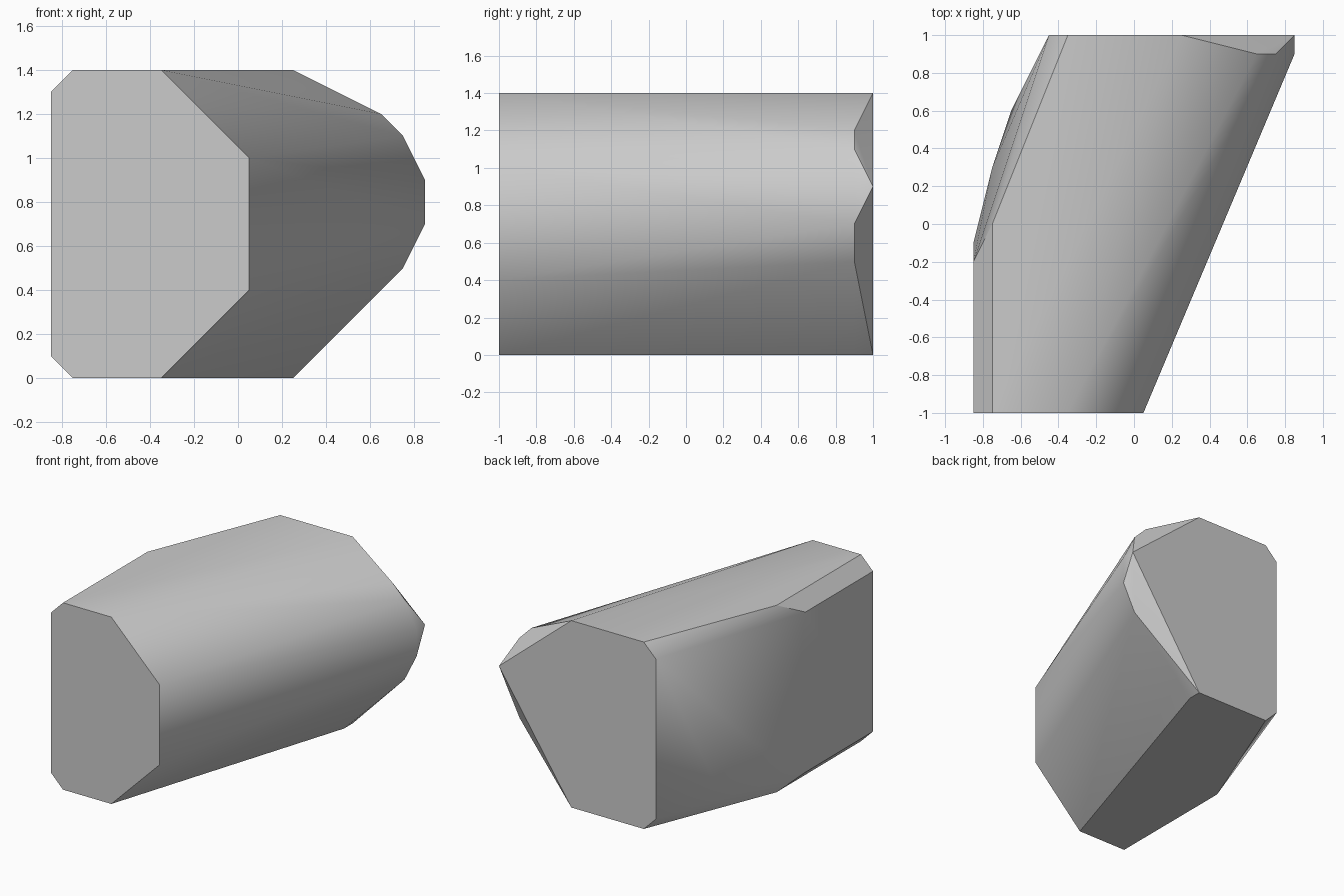
import bpy
import bmesh
import math

cube = bpy.data.objects.get("Cube")
if cube:
    bpy.data.objects.remove(cube, do_unlink=True)

H = 1.4
grey = bpy.data.materials.new("plain grey")
grey.use_nodes = True
colour = (0.6, 0.6, 0.6, 1)
grey.diffuse_color = colour
grey.node_tree.nodes["Principled BSDF"].inputs["Base Color"].default_value = colour


def both_ends(x, y, z):
    """A corner and its twin mirrored about mid height."""
    return [(x, y, z), (x, y, H - z)]


corners = []
# front octagon
for x, z in ((-0.85, 0.1), (-0.75, 0), (-0.35, 0), (0.05, 0.4)):
    corners += both_ends(x, -1, z)
# back face, ending in one outer point
for x, z in ((-0.45, 0.1), (-0.35, 0), (0.25, 0)):
    corners += both_ends(x, 1, z)
corners.append((0.85, 1, 0.9))
# rounded outer rim just ahead of the back face
corners += [(x, 0.9, z) for x, z in (
    (0.65, 1.2), (0.75, 1.1), (0.85, 0.9), (0.85, 0.7), (0.75, 0.5), (0.25, 0))]
# bend along the inner side
corners += both_ends(-0.75, 0, 0) + both_ends(-0.85, -0.2, 0.1)
corners += [(-0.85, -0.1, 0.8), (-0.75, 0.3, 0.5), (-0.65, 0.6, 0.3)]

# faceted block wrapped around the corners
bm = bmesh.new()
for c in corners:
    bm.verts.new(c)
hull = bmesh.ops.convex_hull(bm, input=bm.verts[:])
bmesh.ops.delete(bm, geom=[v for v in bm.verts if not v.link_faces], context='VERTS')
bmesh.ops.dissolve_limit(bm, angle_limit=math.radians(0.5),
                         verts=bm.verts[:], edges=bm.edges[:])
bmesh.ops.recalc_face_normals(bm, faces=bm.faces[:])
mesh = bpy.data.meshes.new("slanted_block")
bm.to_mesh(mesh)
bm.free()
mesh.materials.append(grey)
block = bpy.data.objects.new("slanted_block", mesh)
bpy.context.collection.objects.link(block)

# soft shading with crisp main edges
bpy.context.view_layer.objects.active = block
block.select_set(True)
bpy.ops.object.shade_smooth_by_angle(angle=math.radians(30))
